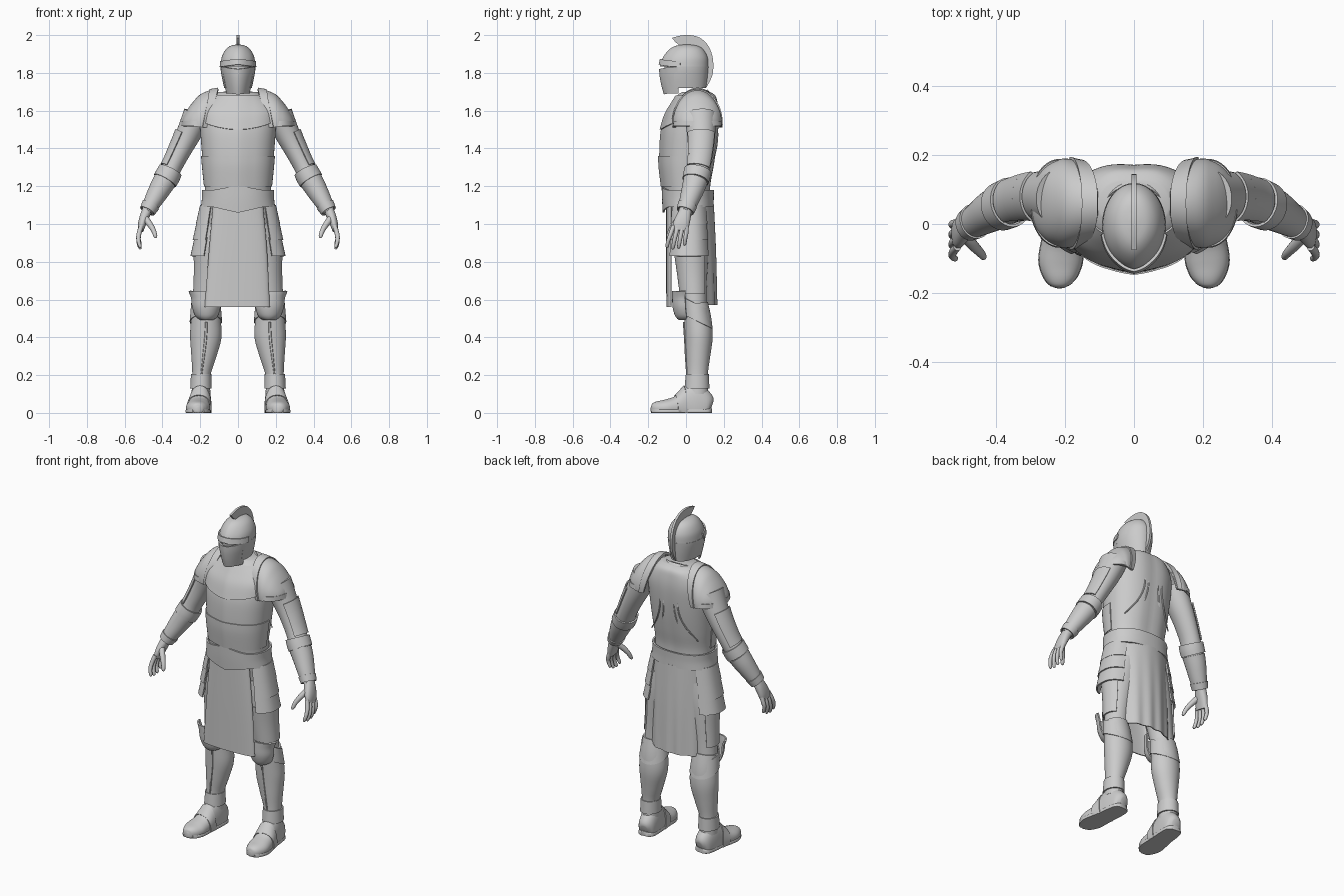
import bpy, bmesh
from math import sin, cos, pi, radians
from mathutils import Vector

X, Y, Z = Vector((1, 0, 0)), Vector((0, 1, 0)), Vector((0, 0, 1))


def finish(name, bm, thick=0, mirror=False):
    bmesh.ops.recalc_face_normals(bm, faces=bm.faces)
    me = bpy.data.meshes.new(name)
    bm.to_mesh(me)
    bm.free()
    ob = bpy.data.objects.new(name, me)
    bpy.context.collection.objects.link(ob)
    if thick:
        m = ob.modifiers.new("thickness", 'SOLIDIFY')
        m.thickness, m.offset = thick, 0
    if mirror:
        m = ob.modifiers.new("mirror", 'MIRROR')
        m.use_mirror_merge = False
    return ob


def smooth_path(rings, k):
    # Catmull-Rom through the ring tuples
    P = [rings[0]] + list(rings) + [rings[-1]]
    out = []
    for i in range(1, len(P) - 2):
        for j in range(k):
            t = j / k
            out.append([.5 * (2*b + (c-a)*t + (2*a-5*b+4*c-d)*t*t + (3*b-a-3*c+d)*t**3)
                        for a, b, c, d in zip(P[i-1], P[i], P[i+1], P[i+2])])
    return out + [list(rings[-1])]


def loft(name, rings, arc=None, flat=False, ref=Y, n=36, k=4, e=2, thick=0, grow=0,
         mirror=False, warp=None, cap=True):
    """rings: (x, y, z, rx, ry). Angle 0 faces the front; arc in degrees leaves a shell."""
    pts = smooth_path(rings, k)
    full = arc is None
    a0, a1 = (0, 360) if full else arc
    bm = bmesh.new()
    rows = []
    for i, r in enumerate(pts):
        c = Vector(r[:3])
        t = Z if flat else (Vector(pts[min(i+1, len(pts)-1)][:3]) - Vector(pts[max(i-1, 0)][:3])).normalized()
        s = ref.cross(t).normalized()
        f = t.cross(s)
        row = []
        for j in range(n if full else n + 1):
            a = radians(a0 + (a1 - a0) * j / n)
            u, w = sin(a), -cos(a)
            q = (abs(u)**e + abs(w)**e) ** (-1 / e)
            p = c + s * u * q * (r[3] + grow) + f * w * q * (r[4] + grow)
            if warp:
                p = warp(p)
            row.append(bm.verts.new(p))
        rows.append(row)
    for A, B in zip(rows, rows[1:]):
        for j in range(n):
            bm.faces.new((A[j], A[(j+1) % len(A)], B[(j+1) % len(A)], B[j]))
    if full and cap and not thick:
        bm.faces.new(rows[0])
        bm.faces.new(rows[-1])
    return finish(name, bm, thick, mirror)


def mid(z, front, back, rx):
    return (0, (front + back) / 2, z, rx, (back - front) / 2)


# Cuirass with a centre keel in front and a groove behind
def keel(p):
    p.y -= .008 * max(0, 1 - abs(p.x) / .07) * (1 if p.y < 0 else .8)
    return p

body = [mid(1.10, -.11, .135, .178), mid(1.2, -.12, .133, .175), mid(1.3, -.132, .15, .185),
        mid(1.4, -.133, .165, .193), mid(1.5, -.125, .175, .2), mid(1.58, -.10, .178, .2),
        mid(1.64, -.065, .172, .175), mid(1.68, -.04, .16, .135), mid(1.70, -.01, .13, .10)]
loft("cuirass", body, flat=True, e=2.25, n=64, warp=keel)

def dip(p):
    p = keel(p)
    p.z += 1.1 * p.x**2 * max(0, (1.66 - p.z) / .16)
    return p

loft("chest_plate", body[4:8], arc=(-80, 80), flat=True, e=2.25, thick=.006, grow=.004, warp=dip)
loft("rib_plate", body[1:3] + [mid(1.36, -.134, .16, .19)], arc=(-95, 95), flat=True, e=2.25,
     thick=.005, grow=.003, warp=keel)
for s in (35, 60):  # curved back ridges
    loft("back_ridge", [(s*.0018, .15 - s*.0004, 1.62, .004, .005), (s*.001, .165, 1.5, .005, .005),
                        (s*.0014, .158 - s*.0001, 1.38, .005, .005), (s*.0026, .125 - s*.0003, 1.27, .003, .003)],
         n=8, mirror=True)

# Collar, tilted down toward the front
def tilt(p):
    p.z += .30 * (p.y - .05)
    return p

loft("collar", [(0, .035, 1.645, .115, .105), (0, .035, 1.67, .10, .09), (0, .035, 1.69, .088, .075)],
     flat=True, thick=.008, warp=tilt)
loft("neck", [(0, .035, 1.62, .09, .08), (0, .03, 1.69, .08, .068)], flat=True, warp=tilt)

# Belt with pointed front
def point(p):
    if p.y < 0:
        p.z += (p.z - 1.14) * .6 * max(0, 1 - abs(p.x) / .13)
    return p

loft("belt", [(0, .012, 1.09, .192, .13), (0, .01, 1.135, .186, .132), (0, .01, 1.18, .186, .134)],
     flat=True, e=2.3, thick=.01, n=64, warp=point)
loft("hips", [(0, .02, .94, .17, .09), (0, .02, 1.03, .185, .105), (0, .012, 1.11, .182, .12)], flat=True, e=2.3)

# Helmet: skull dome, nape, face guard, inner head, brow band and crest
helm = {1.67: (-.105, .085, .06), 1.72: (-.118, .105, .072), 1.77: (-.127, .112, .083), 1.81: (-.13, .116, .09),
        1.835: (-.13, .118, .092), 1.88: (-.115, .115, .087), 1.92: (-.085, .095, .068),
        1.942: (-.05, .065, .042), 1.95: (-.005, .02, .01)}
H = [mid(z, *v) for z, v in helm.items()]

def nose(p):
    p.y -= .008 * max(0, 1 - abs(p.x) / .05) if p.y < 0 else 0
    return p

loft("helmet_dome", H[4:], flat=True, n=48, warp=nose)
loft("helmet_nape", H[1:5], arc=(62, 298), flat=True, thick=.008, grow=-.003)
loft("face_guard", H[:4], arc=(-72, 72), flat=True, thick=.009, warp=lambda p: nose(
    p + Z * min(0, .25 * p.y + .022) + Z * .022))
loft("inner_head", H[1:6], flat=True, grow=-.016)
loft("brow_band", [mid(1.832, -.13, .118, .092), mid(1.862, -.123, .117, .09)], arc=(-78, 78), flat=True,
     thick=.008, grow=.003, warp=lambda p: nose(p + Z * .012 * (1 - abs(p.x) / .09)))

outer = smooth_path([(-.075, 1.985), (-.03, 1.997), (.02, 2.0), (.075, 1.985), (.12, 1.94), (.143, 1.87),
                     (.14, 1.79), (.108, 1.722)], 4)
inner = smooth_path([(-.055, 1.962), (-.03, 1.945), (.01, 1.945), (.05, 1.935), (.085, 1.905), (.108, 1.86),
                     (.112, 1.79), (.1, 1.725)], 4)
bm = bmesh.new()
cols = [[bm.verts.new((0, *p)) for p in (a, b)] for a, b in zip(outer, inner)]
for a, b in zip(cols, cols[1:]):
    bm.faces.new((a[0], b[0], b[1], a[1]))
finish("crest", bm, .014)

# Pauldrons with raised border, plus a lower lame
def slant(p):
    p.x += .05 * max(0, 1.71 - p.z) / .18 * max(0, min(1, (.22 - p.x) / .1))
    return p

dome = [(.105, .06, 1.53, .18, .115), (.15, .06, 1.53, .172, .123), (.20, .06, 1.53, .148, .124),
        (.245, .06, 1.53, .10, .108), (.28, .06, 1.53, .045, .07), (.294, .06, 1.53, .008, .02)]
loft("pauldron", dome, arc=(-186, 6), thick=.01, mirror=True, warp=slant)
loft("pauldron_border", dome[:2], arc=(-186, 6), thick=.012, grow=.006, mirror=True, warp=slant, k=3)
loft("pauldron_rim", [(.215, .06, 1.518, .083, .124), (.215, .06, 1.545, .08, .121)], arc=(-15, 195), flat=True,
     thick=.01, mirror=True, k=2)

# Arms, layered upper-arm plates, elbow guards and bracers
arm = [(.215, .075, 1.58, .075, .085), (.26, .08, 1.48, .066, .075), (.30, .078, 1.40, .058, .068),
       (.345, .068, 1.31, .052, .062), (.375, .055, 1.25, .055, .06), (.405, .042, 1.2, .052, .055),
       (.445, .018, 1.13, .042, .045), (.482, -.005, 1.065, .03, .034)]
loft("arm", arm, mirror=True)

def between(t):  # ring at fraction t along the arm
    f = smooth_path(arm, 20)
    return f[min(len(f) - 1, int(t * (len(f) - 1)))]

for i, t in enumerate((.16, .26, .36)):
    loft("arm_plate_%d" % i, [between(t), between(t + .05), between(t + .11)], arc=(-150, -30), grow=.006,
         thick=.007, mirror=True, k=2)
loft("elbow_guard", [between(.49), between(.56), between(.63)], grow=.008, thick=.008, mirror=True, k=3)
loft("bracer", [between(.64), between(.75), between(.86), between(.93)], grow=.004, thick=.006, mirror=True)
loft("bracer_cuff", [between(.92), between(.99)], grow=.008, thick=.008, mirror=True, k=2)

# Hands
loft("palm", [(.478, 0, 1.08, .026, .03), (.495, -.012, 1.04, .025, .038), (.508, -.025, 1.0, .021, .043),
              (.515, -.032, .965, .015, .04)], mirror=True, n=20, e=2.4)
for i in range(4):
    y, b = -.066 + .023 * i, (0, .008, .004, -.012)[i]
    loft("finger_%d" % i, [(.512, y, .99, .012, .012), (.524, y - .014 + .004*i, .95, .0125, .0115),
                           (.527, y - .027 + .007*i, .915 - b, .011, .0105),
                           (.519, y - .034 + .008*i, .883 - b, .009, .009),
                           (.515, y - .035 + .008*i, .875 - b, .004, .004)], mirror=True, n=12, k=3)
loft("thumb", [(.495, -.03, 1.035, .018, .018), (.468, -.06, 1.0, .016, .016), (.447, -.082, .965, .013, .013),
               (.437, -.095, .935, .01, .01), (.434, -.098, .926, .004, .004)], mirror=True, n=12)

# Cloth panels front and back
loft("front_cloth", [(-.0, -.075, 1.10, .13, .028), (0, -.075, .85, .152, .028), (-.004, -.073, .56, .17, .028)],
     arc=(-82, 82), flat=True, e=2.6, thick=.006)
loft("back_cloth", [(0, .02, 1.10, .18, .125), (0, .035, .85, .178, .12), (0, .05, .57, .178, .11)],
     arc=(113, 247), flat=True, thick=.006, warp=lambda p: p + Y * .004 * sin(p.x * 80) * (1.1 - p.z) * 2)

# Hip lames
for i, (zt, zb, r) in enumerate(((1.10, 1.0, .197), (1.015, .915, .214), (.93, .83, .226))):
    loft("hip_lame_%d" % i, [(0, .015, zt, r, .105 + .004*i), (0, .015, zb, r + .022, .115 + .004*i)],
         arc=(42, 140), flat=True, e=2.6, thick=.008, mirror=True, n=20)

# Legs, thigh plates, knee guards, greaves
loft("thigh", [(.10, .025, 1.0, .09, .095), (.12, .028, .88, .098, .092), (.14, .032, .78, .085, .083),
               (.158, .04, .66, .07, .07), (.168, .048, .56, .066, .062)], mirror=True)
loft("thigh_plate", [(.135, .03, .85, .096, .09), (.147, .036, .74, .083, .08), (.16, .042, .63, .074, .072)],
     arc=(-30, 140), flat=True, thick=.008, mirror=True)
loft("knee_guard", [(.178, .0, .645, .08, .068), (.172, -.002, .61, .072, .066), (.168, .0, .56, .07, .066),
                    (.166, .005, .515, .055, .058), (.166, .01, .495, .03, .045)], arc=(-88, 88), flat=True,
     thick=.01, mirror=True)
calf = [(.17, .052, .58, .071, .064), (.17, .063, .49, .079, .072), (.171, .068, .4, .083, .073),
        (.182, .064, .3, .066, .064), (.194, .06, .2, .048, .055), (.196, .058, .1, .05, .06)]
loft("calf", calf, mirror=True)
loft("greave_top", calf[:2], grow=.004, thick=.006, flat=True, mirror=True,
     warp=lambda p: p - Z * .5 * (p.y - .05))
loft("greave_ridge", [(.168, -.012, .48, .006, .005), (.171, -.006, .4, .007, .005), (.182, -.001, .3, .006, .005),
                      (.194, .005, .2, .004, .004)], n=8, mirror=True)
loft("ankle_cuff", [(.195, .06, .205, .05, .057), (.196, .058, .13, .053, .062)], flat=True, thick=.008,
     mirror=True, k=2)

# Boots with flat soles and toe caps
def ground(p):
    p.z = max(0, p.z)
    return p

foot = [(.188, .134, .035, .022, .03), (.19, .115, .04, .046, .075), (.195, .06, .04, .054, .13),
        (.2, .0, .035, .055, .105), (.207, -.05, .03, .06, .06), (.213, -.11, .025, .063, .045),
        (.213, -.155, .022, .048, .038), (.211, -.178, .02, .028, .028), (.21, -.186, .02, .008, .012)]
loft("boot", foot, ref=Z, e=2.2, mirror=True, warp=ground)
loft("boot_strap", foot[3:5], ref=Z, e=2.2, grow=.003, thick=.005, mirror=True, warp=ground)
loft("boot_sole", [(x, y, .008, rx + .002, .02) for x, y, z, rx, ry in foot[:-1]], ref=Z, e=3, mirror=True,
     warp=ground)

# Apply modifiers and shade
bpy.ops.object.select_all(action='SELECT')
bpy.context.view_layer.objects.active = bpy.context.selected_objects[0]
bpy.ops.object.convert(target='MESH')
for ob in bpy.context.selected_objects:  # keep every sole on the ground
    for v in ob.data.vertices:
        v.co.z = max(0, v.co.z)
bpy.ops.object.shade_smooth_by_angle(angle=radians(38))
